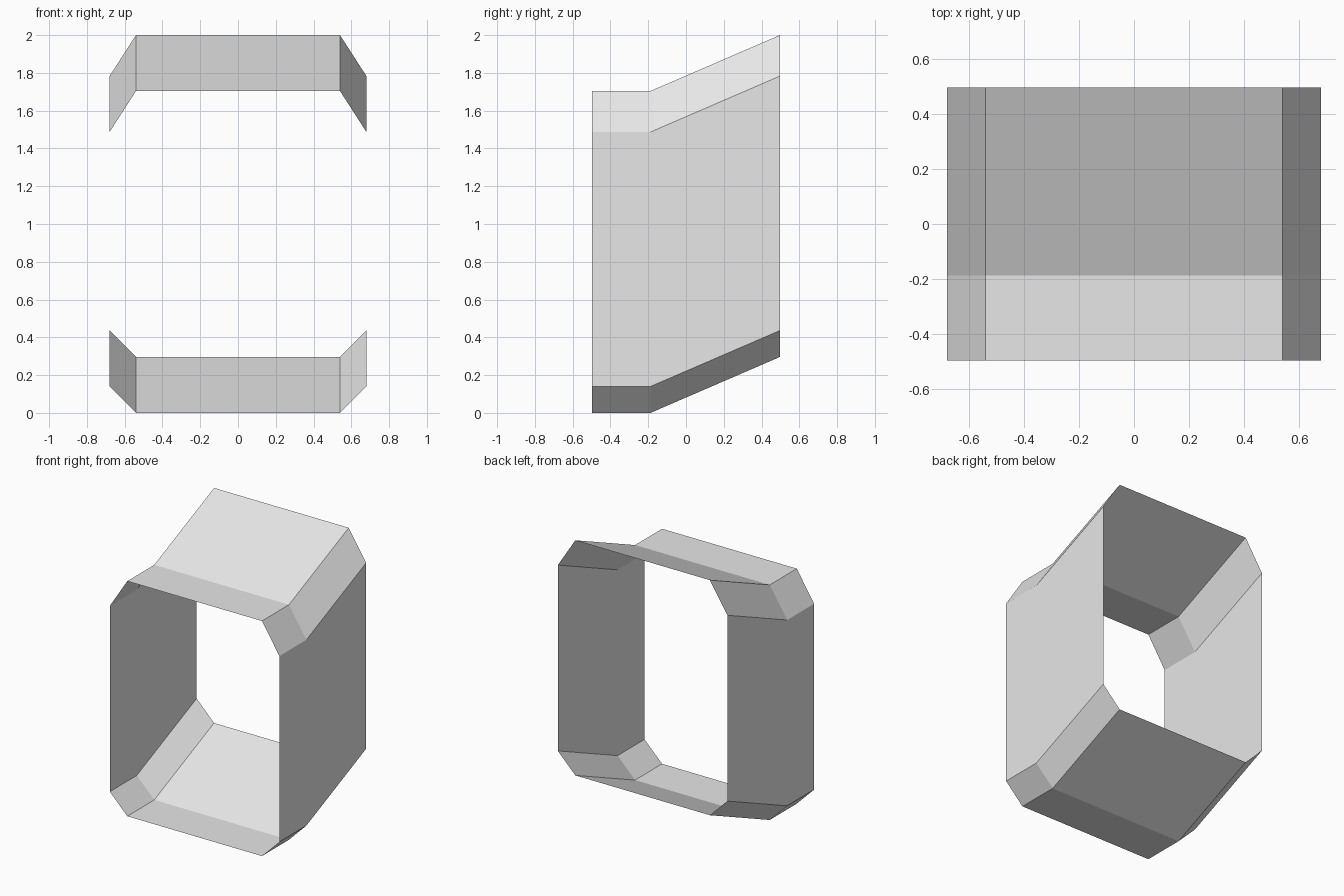
import bpy, bmesh

if "Cube" in bpy.data.objects:
    bpy.data.objects.remove(bpy.data.objects["Cube"])

# One plain grey for the whole shell
grey = bpy.data.materials.new("light_grey")
grey.diffuse_color = (0.8, 0.8, 0.8, 1)
grey.use_nodes = True
grey.node_tree.nodes["Principled BSDF"].inputs["Base Color"].default_value = grey.diffuse_color

# Chamfered rectangular cross-section (x, z), right half mirrored to the left
right = [(0.54, 0.0), (0.68, 0.14), (0.68, 1.487), (0.54, 1.704)]
profile = right + [(-x, z) for x, z in reversed(right)]

# Stations along the tunnel (y, rise): level at the front, ramping up to the back
stations = [(-0.497, 0.0), (-0.188, 0.0), (0.497, 0.296)]

# Open-ended thin shell swept through the stations, faces pointing outward
bm = bmesh.new()
rings = [[bm.verts.new((x, y, z + rise)) for x, z in profile] for y, rise in stations]
n = len(profile)
for a, b in zip(rings, rings[1:]):
    for i in range(n):
        j = (i + 1) % n
        bm.faces.new((a[j], a[i], b[i], b[j]))
mesh = bpy.data.meshes.new("tunnel_shell")
bm.to_mesh(mesh)
bm.free()
mesh.materials.append(grey)
bpy.context.collection.objects.link(bpy.data.objects.new("tunnel_shell", mesh))
